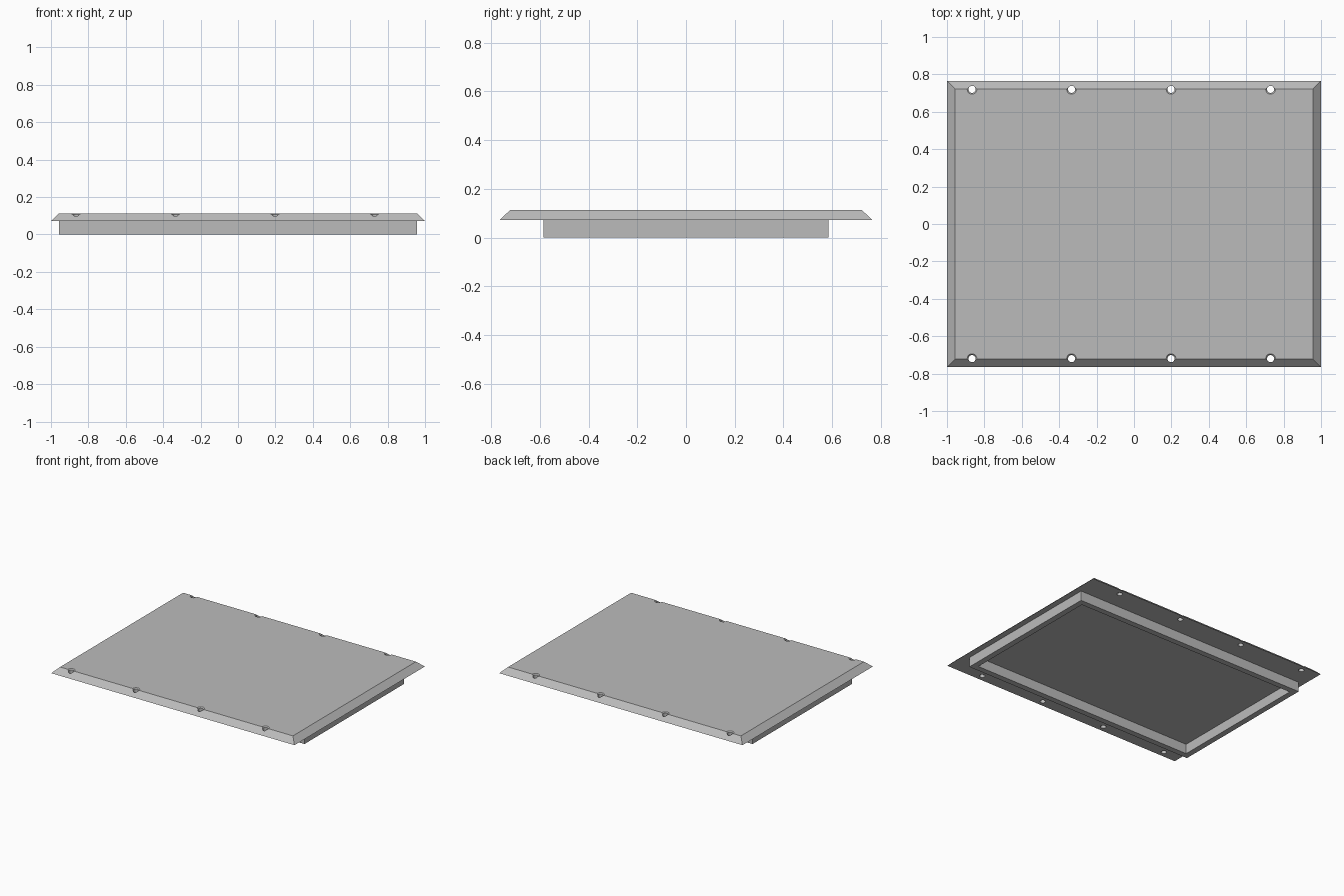
import bpy
import bmesh

if "Cube" in bpy.data.objects:
    bpy.data.objects.remove(bpy.data.objects["Cube"], do_unlink=True)

HALF_X, HALF_Y = 1.0, 0.765      # plate outline
SEAT_Z, TOP_Z = 0.072, 0.113     # plate underside and top
BEVEL = 0.043                    # slope width, also the rim thickness
RIM_X, RIM_Y = 0.956, 0.585

grey = bpy.data.materials.new("plain_grey")
grey.use_nodes = True
GREY = (0.5, 0.5, 0.5, 1)
grey.diffuse_color = GREY
grey.node_tree.nodes["Principled BSDF"].inputs["Base Color"].default_value = GREY


def rectangle(bm, hx, hy, z):
    return [bm.verts.new((x, y, z))
            for x, y in ((-hx, -hy), (hx, -hy), (hx, hy), (-hx, hy))]


def bridge(bm, a, b):
    n = len(a)
    for i in range(n):
        j = (i + 1) % n
        bm.faces.new((a[i], a[j], b[j], b[i]))


def finish(bm, name):
    bmesh.ops.recalc_face_normals(bm, faces=bm.faces)
    mesh = bpy.data.meshes.new(name)
    bm.to_mesh(mesh)
    bm.free()
    mesh.materials.append(grey)
    obj = bpy.data.objects.new(name, mesh)
    bpy.context.collection.objects.link(obj)
    return obj


# Cover plate with four sloped edges
bm = bmesh.new()
low = rectangle(bm, HALF_X, HALF_Y, SEAT_Z)
high = rectangle(bm, HALF_X - BEVEL, HALF_Y - BEVEL, TOP_Z)
bridge(bm, low, high)
bm.faces.new(low)
bm.faces.new(high)
plate = finish(bm, "cover_plate")

# Countersunk screw holes: one lathed cutter per hole, in two rows
bm = bmesh.new()
PROFILE = ((0.019, SEAT_Z - 0.02), (0.019, TOP_Z - 0.007),
           (0.026, TOP_Z), (0.026, TOP_Z + 0.02))
for y in (-0.72, 0.72):
    for i in range(4):
        x = -0.866 + 0.532 * i
        rings = []
        for radius, z in PROFILE:
            ring = bmesh.ops.create_circle(bm, segments=24, radius=radius)["verts"]
            bmesh.ops.translate(bm, verts=ring, vec=(x, y, z))
            rings.append(ring)
        for a, b in zip(rings, rings[1:]):
            bridge(bm, a, b)
        bm.faces.new(rings[0])
        bm.faces.new(rings[-1])
cutter = finish(bm, "hole_cutter")
cutter.hide_render = True

cut = plate.modifiers.new("screw_holes", 'BOOLEAN')
cut.operation = 'DIFFERENCE'
cut.solver = 'EXACT'
cut.object = cutter
bpy.context.view_layer.objects.active = plate
bpy.ops.object.modifier_apply(modifier=cut.name)
bpy.data.objects.remove(cutter, do_unlink=True)

# Rectangular rim under the plate, open in the middle
bm = bmesh.new()
loops = [rectangle(bm, RIM_X - t, RIM_Y - t, z)
         for t, z in ((0, SEAT_Z), (0, 0), (BEVEL, 0), (BEVEL, SEAT_Z))]
for i in range(3):
    bridge(bm, loops[i], loops[i + 1])
finish(bm, "underside_rim")

# Smooth hole walls, crisp edges elsewhere
bpy.ops.object.select_all(action='DESELECT')
plate.select_set(True)
bpy.context.view_layer.objects.active = plate
bpy.ops.object.shade_smooth_by_angle()
